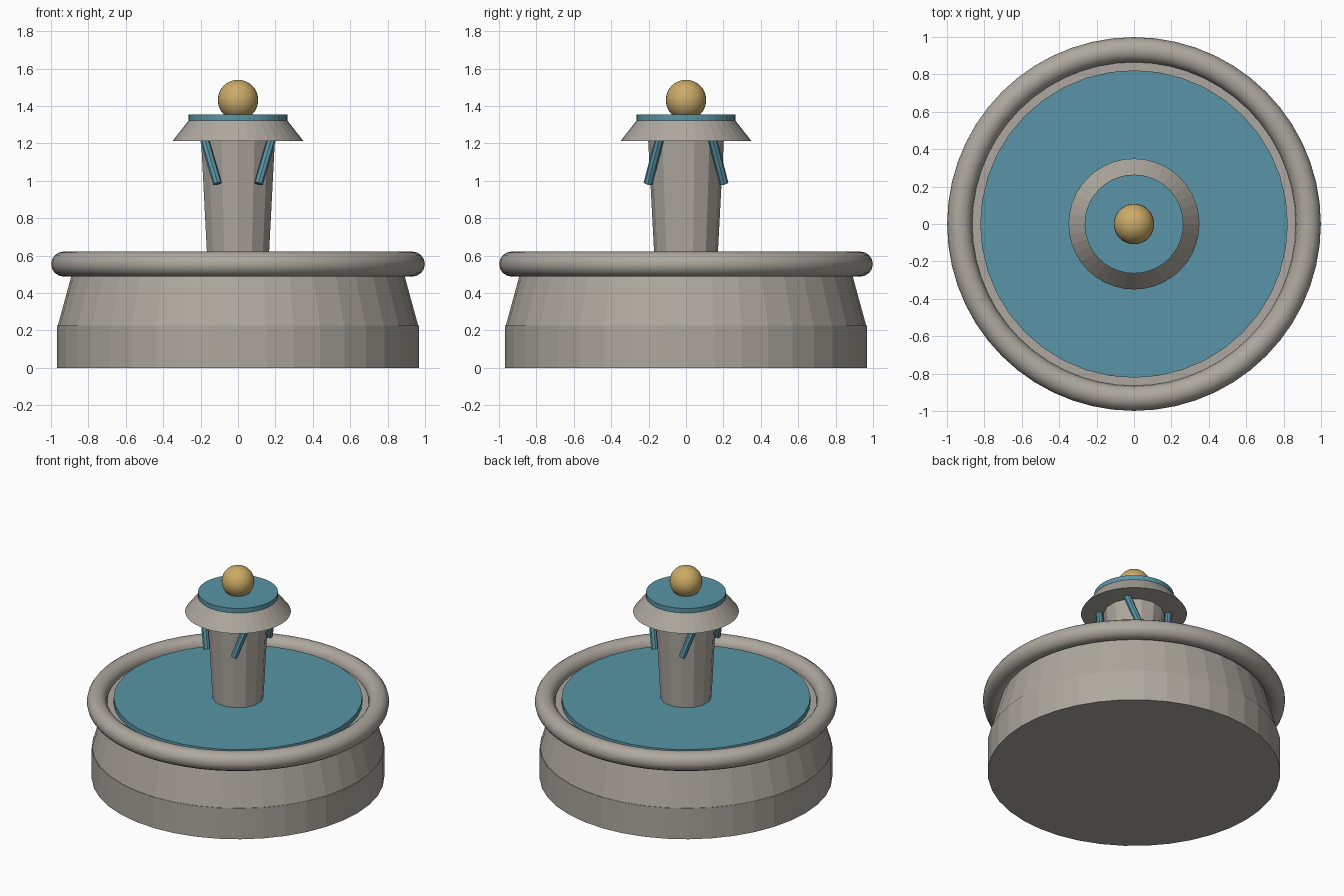
import bpy
import math
from mathutils import Vector

if "Cube" in bpy.data.objects:
    bpy.data.objects.remove(bpy.data.objects["Cube"])


def material(name, rgb):
    m = bpy.data.materials.new(name)
    m.diffuse_color = (*rgb, 1.0)
    m.use_nodes = True
    m.node_tree.nodes["Principled BSDF"].inputs["Base Color"].default_value = m.diffuse_color
    return m


stone = material("warm_grey_stone", (0.42, 0.39, 0.345))
water = material("teal_water", (0.10, 0.30, 0.385))
gold = material("brushed_gold", (0.60, 0.41, 0.135))


def finish(name, mat, smooth=False):
    ob = bpy.context.object
    ob.name = name
    ob.data.materials.append(mat)
    if smooth:
        bpy.ops.object.shade_smooth_by_angle(angle=math.radians(40))
    return ob


def frustum(name, mat, r_bottom, r_top, z0, z1, sides=40):
    bpy.ops.mesh.primitive_cone_add(vertices=sides, radius1=r_bottom, radius2=r_top,
                                    depth=z1 - z0, location=(0, 0, (z0 + z1) / 2))
    return finish(name, mat)


def rod(name, mat, start, end, radius, sides=8):
    a, b = Vector(start), Vector(end)
    d = b - a
    bpy.ops.mesh.primitive_cylinder_add(vertices=sides, radius=radius, depth=d.length,
                                        location=(a + b) / 2,
                                        rotation=d.to_track_quat('Z', 'Y').to_euler())
    return finish(name, mat)


# Basin: straight plinth, tapering wall and rounded rim
frustum("basin_plinth", stone, 0.967, 0.967, 0.0, 0.225)
frustum("basin_wall", stone, 0.965, 0.875, 0.22, 0.55)
bpy.ops.mesh.primitive_torus_add(major_radius=0.932, minor_radius=0.067,
                                 major_segments=56, minor_segments=16,
                                 location=(0, 0, 0.555))
finish("basin_rim", stone, smooth=True)
frustum("basin_water", water, 0.822, 0.822, 0.53, 0.586)

# Flaring faceted column
frustum("column", stone, 0.167, 0.203, 0.55, 1.23, sides=14)

# Upper bowl with its own water disc
frustum("upper_bowl", stone, 0.35, 0.254, 1.212, 1.335)
frustum("upper_water", water, 0.264, 0.264, 1.315, 1.355)

# Four slanted water jets, mirrored across both axes
for sx in (-1, 1):
    for sy in (-1, 1):
        rod("water_jet", water, (sx * 0.185, sy * 0.137, 1.24),
            (sx * 0.11, sy * 0.203, 0.985), 0.024)

# Ball finial
bpy.ops.mesh.primitive_uv_sphere_add(segments=32, ring_count=16, radius=0.108,
                                     location=(0, 0, 1.432))
finish("finial_ball", gold, smooth=True)
